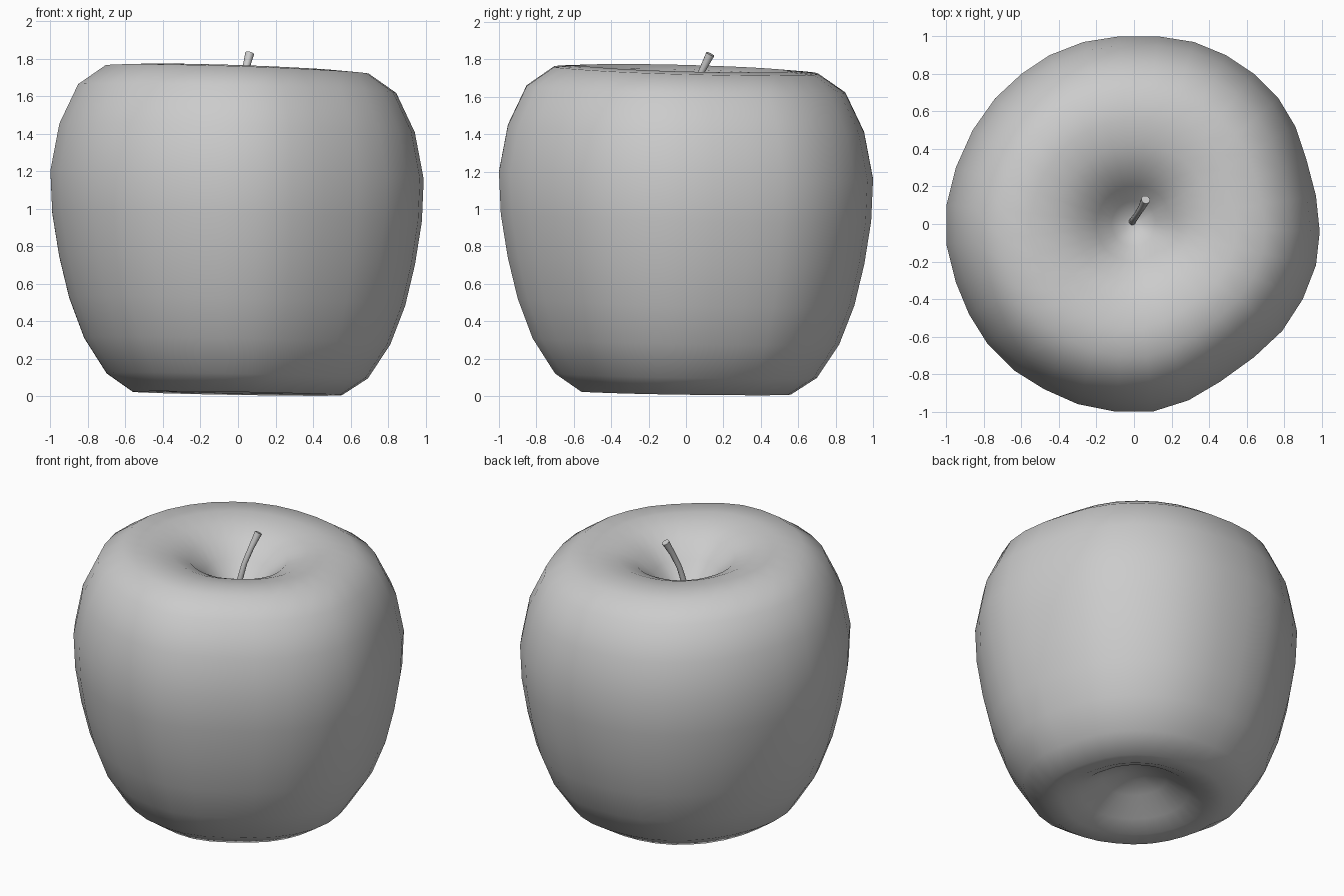
import bpy, bmesh, math
from mathutils import Vector

if "Cube" in bpy.data.objects:
    bpy.data.objects.remove(bpy.data.objects["Cube"])

mat = bpy.data.materials.new("plain_grey")
mat.diffuse_color = (0.6, 0.6, 0.6, 1)
mat.use_nodes = True
mat.node_tree.nodes["Principled BSDF"].inputs["Base Color"].default_value = mat.diffuse_color


def loft(name, rings, cap_start=None, cap_end=None):
    """Skin a list of closed rings; caps are a pole point or a flat face (None)."""
    bm = bmesh.new()
    loops = [[bm.verts.new(p) for p in ring] for ring in rings]
    n = len(loops[0])
    for a, b in zip(loops, loops[1:]):
        for i in range(n):
            j = (i + 1) % n
            bm.faces.new((a[i], a[j], b[j], b[i]))
    for loop, pole in ((loops[0], cap_start), (loops[-1], cap_end)):
        if pole is None:
            bm.faces.new(loop)
        else:
            v = bm.verts.new(pole)
            for i in range(n):
                bm.faces.new((loop[i], loop[(i + 1) % n], v))
    bmesh.ops.recalc_face_normals(bm, faces=bm.faces)
    me = bpy.data.meshes.new(name)
    bm.to_mesh(me)
    bm.free()
    me.materials.append(mat)
    ob = bpy.data.objects.new(name, me)
    bpy.context.collection.objects.link(ob)
    for p in me.polygons:
        p.use_smooth = True
    return ob


# Fruit: slightly uneven outline seen from above, counter-clockwise
outline = [(.99, -.04), (.97, .15), (.92, .34), (.86, .52), (.77, .67), (.64, .80),
           (.49, .90), (.32, .97), (.13, 1.0), (-.08, 1.0), (-.27, .97), (-.45, .90),
           (-.60, .80), (-.74, .67), (-.86, .50), (-.95, .30), (-1.0, .10), (-1.0, -.11),
           (-.95, -.31), (-.88, -.48), (-.78, -.64), (-.64, -.78), (-.48, -.88),
           (-.30, -.96), (-.10, -1.0), (.10, -1.0), (.29, -.94), (.46, -.84),
           (.64, -.71), (.79, -.57), (.90, -.40), (.97, -.22)]

# Fruit profile (radius, height) from the lower dimple round to the upper dimple
profile = [(.08, .205), (.20, .16), (.34, .07), (.45, .022), (.56, .016), (.70, .11),
           (.82, .295), (.90, .505), (.953, .725), (.99, .955), (1.0, 1.18),
           (.952, 1.43), (.852, 1.64), (.705, 1.742), (.55, 1.752), (.42, 1.732),
           (.30, 1.68), (.20, 1.59), (.12, 1.50), (.05, 1.45)]

rings = []
for r, z in profile:
    lean = min(1, .5 + z)          # the whole fruit leans a little to the back right
    rings.append([(x * r, y * r, max(0, z - lean * (.023 * x + .019 * y) * min(1, r * 1.4)))
                  for x, y in outline])
loft("apple_body", rings, (0, 0, .21), (0, 0, 1.44))

# Stem: bent tapering tube
path = [((-.01, .012, 1.42), .020), ((-.003, .022, 1.53), .018), ((.015, .048, 1.64), .017),
        ((.04, .086, 1.74), .018), ((.062, .13, 1.828), .024)]
pts = [Vector(p) for p, _ in path]
rings = []
for i, (p, rad) in enumerate(path):
    t = (pts[min(i + 1, len(pts) - 1)] - pts[max(i - 1, 0)]).normalized()
    u = t.cross(Vector((0, 1, 0))).normalized()
    v = t.cross(u)
    rings.append([pts[i] + rad * (math.cos(k * math.tau / 10) * u + math.sin(k * math.tau / 10) * v)
                  for k in range(10)])
stem = loft("stem", rings)
bpy.context.view_layer.objects.active = stem
stem.select_set(True)
bpy.ops.object.shade_smooth_by_angle(angle=math.radians(50))
